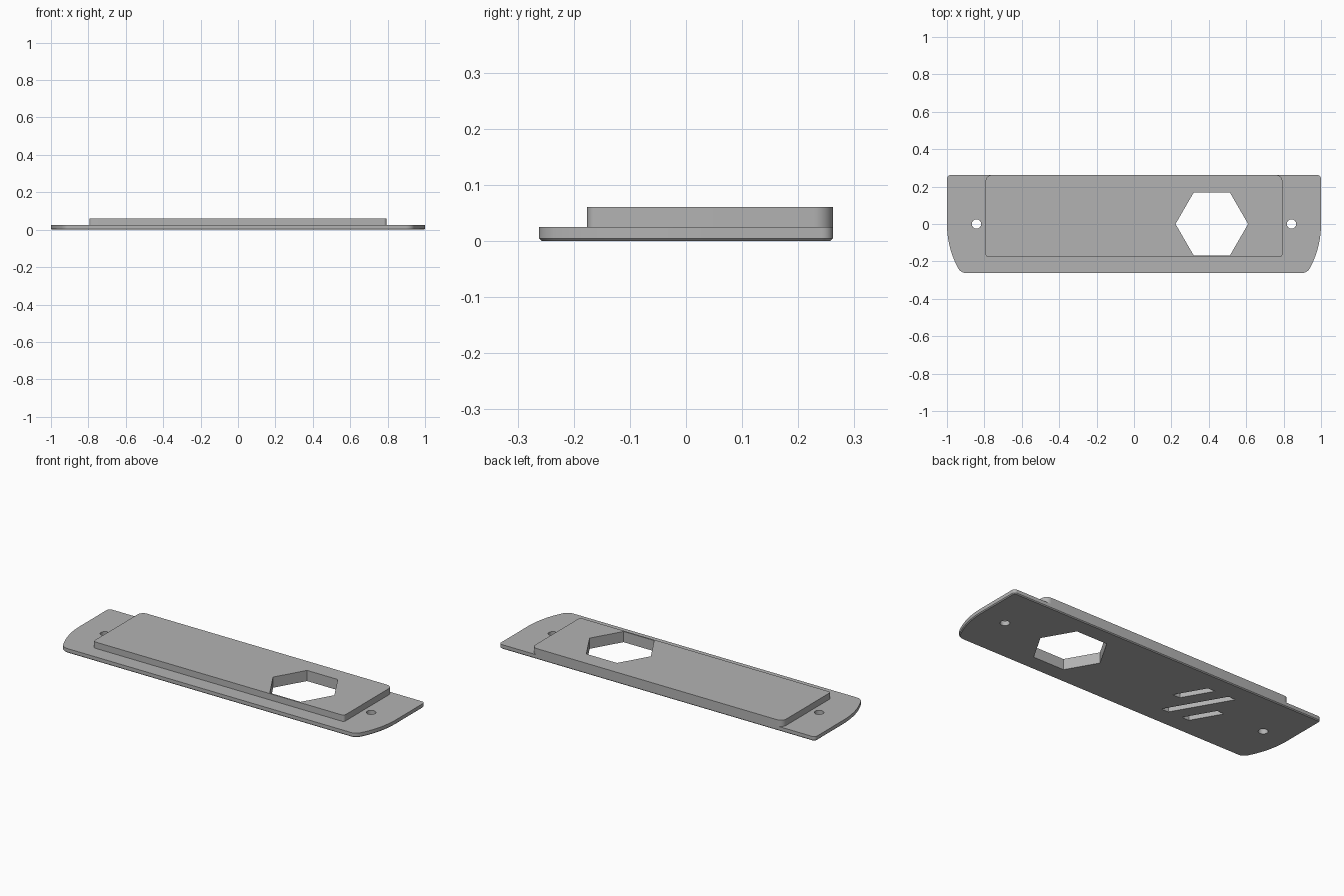
import bpy, bmesh, math
from mathutils import Vector

if "Cube" in bpy.data.objects:
    bpy.data.objects.remove(bpy.data.objects["Cube"])

HALF_DEPTH = 0.262
PLATE_TOP = 0.025
BLOCK_TOP = 0.061

grey = bpy.data.materials.new("plain_grey")
grey.use_nodes = True
colour = (0.45, 0.45, 0.45, 1)
grey.diffuse_color = colour
grey.node_tree.nodes["Principled BSDF"].inputs["Base Color"].default_value = colour


def arc(cx, cy, r, start, end, steps=8):
    """Points along an arc, angles in degrees."""
    angles = [math.radians(start + (end - start) * i / steps) for i in range(steps + 1)]
    return [(cx + r * math.cos(a), cy + r * math.sin(a)) for a in angles]


def mirrored(right_half):
    """Close a right-hand outline with its mirror image."""
    return right_half + [(-x, y) for x, y in reversed(right_half)]


def prism(name, outline, z0, z1, chamfer=0):
    """Extrude a counter-clockwise outline, optionally chamfering its lower rim."""
    bm = bmesh.new()
    bottom = bm.faces.new([bm.verts.new((x, y, z0)) for x, y in outline])
    top = bmesh.ops.extrude_face_region(bm, geom=[bottom], use_keep_orig=True)
    verts = [v for v in top["geom"] if isinstance(v, bmesh.types.BMVert)]
    bmesh.ops.translate(bm, verts=verts, vec=Vector((0, 0, z1 - z0)))
    bmesh.ops.recalc_face_normals(bm, faces=bm.faces)
    if chamfer:
        rim = [e for e in bm.edges if all(abs(v.co.z - z0) < 1e-6 for v in e.verts)]
        bmesh.ops.bevel(bm, geom=rim, offset=chamfer, segments=1, affect='EDGES')
    mesh = bpy.data.meshes.new(name)
    bm.to_mesh(mesh)
    bm.free()
    mesh.materials.append(grey)
    obj = bpy.data.objects.new(name, mesh)
    bpy.context.collection.objects.link(obj)
    return obj


def cut(target, cutters):
    """Subtract each cutter from the target."""
    bpy.context.view_layer.objects.active = target
    for cutter in cutters:
        mod = target.modifiers.new("cut", 'BOOLEAN')
        mod.operation = 'DIFFERENCE'
        mod.solver = 'EXACT'
        mod.object = cutter
        bpy.ops.object.modifier_apply(modifier=mod.name)


# Base plate: bowed front ends, small rounded back corners
corner, bow = 0.05, 0.5
reach = math.sqrt((bow - corner) ** 2 - (HALF_DEPTH - corner) ** 2)
turn = math.degrees(math.atan2(corner - HALF_DEPTH, reach))
plate_half = arc(1 - bow + reach, corner - HALF_DEPTH, corner, -90, turn)
plate_half += arc(1 - bow, 0, bow, turn, 0, 10)[1:]
plate_half += arc(0.98, HALF_DEPTH - 0.02, 0.02, 0, 90, 6)
base_plate = prism("base_plate", mirrored(plate_half), 0, PLATE_TOP, 0.005)

# Raised block, flush with the back edge
block_half = arc(0.779, -0.161, 0.015, -90, 0, 6)
block_half += arc(0.759, HALF_DEPTH - 0.035, 0.035, 0, 90)
raised_block = prism("raised_block", mirrored(block_half), PLATE_TOP, BLOCK_TOP)

# Hexagonal opening through both layers
hexagon = prism("hexagon_cutter", arc(0.416, 0, 0.194, 0, 300, 5), -0.1, 0.2)

# Screw holes at both ends
holes = [prism("hole_cutter", arc(side * 0.842, 0, 0.025, 0, 337.5, 15), -0.1, 0.2)
         for side in (-1, 1)]

# Three slanted slots in the underside
slots = []
for cx, cy, half in ((-0.42, 0, 0.155), (-0.33, 0.072, 0.081), (-0.51, -0.072, 0.081)):
    lean = half / math.sqrt(3)
    w = 0.023
    outline = [(cx + lean - w, cy - half), (cx + lean + w, cy - half),
               (cx - lean + w, cy + half), (cx - lean - w, cy + half)]
    slots.append(prism("slot_cutter", outline, -0.1, 0.1))

cut(base_plate, [hexagon] + holes + slots)
cut(raised_block, [hexagon])
for cutter in [hexagon] + holes + slots:
    bpy.data.objects.remove(cutter)

# Smooth the rounded corners while keeping hard edges
bpy.ops.object.select_all(action='DESELECT')
for part in (base_plate, raised_block):
    part.select_set(True)
bpy.context.view_layer.objects.active = base_plate
bpy.ops.object.shade_smooth_by_angle(angle=math.radians(30))
